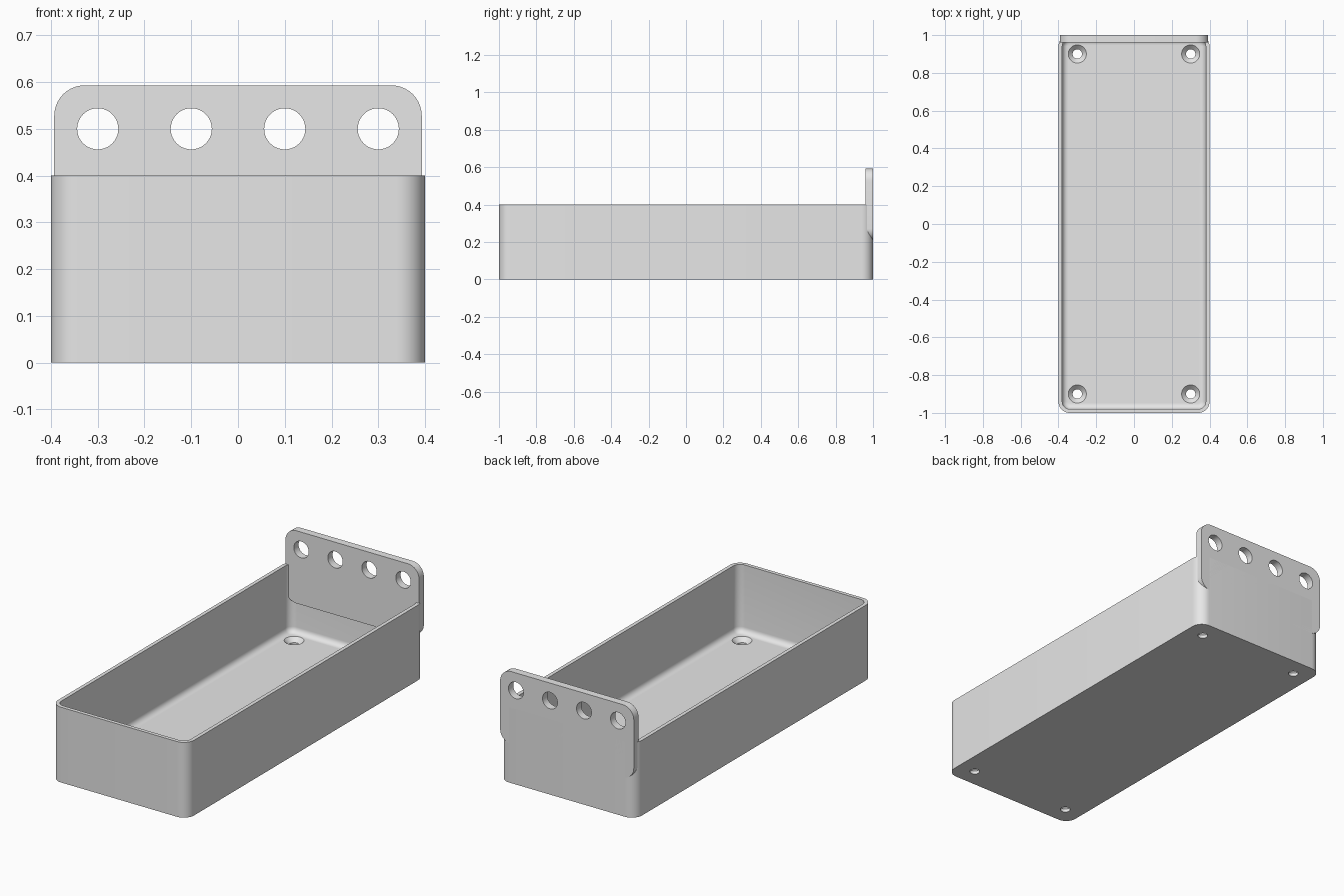
import bpy, bmesh
from math import pi, cos, sin, radians
from mathutils import Matrix

if "Cube" in bpy.data.objects:
    bpy.data.objects.remove(bpy.data.objects["Cube"])

HALF_X, HALF_Y, HEIGHT = 0.40, 1.0, 0.40
WALL, FLOOR, CORNER, FILLET = 0.02, 0.04, 0.06, 0.03

grey = bpy.data.materials.new("light_grey")
grey.use_nodes = True
grey.diffuse_color = (0.8, 0.8, 0.8, 1)
grey.node_tree.nodes["Principled BSDF"].inputs["Base Color"].default_value = (0.8, 0.8, 0.8, 1)


def rounded_rect(hx, hy, r, z, steps=10):
    """Ring of points around a rounded rectangle, centred on the z axis."""
    pts = []
    for q, (sx, sy) in enumerate([(1, 1), (-1, 1), (-1, -1), (1, -1)]):
        for i in range(steps + 1):
            a = (q + i / steps) * pi / 2
            pts.append((sx * (hx - r) + r * cos(a), sy * (hy - r) + r * sin(a), z))
    return pts


def circle(r, z, n=40):
    return [(r * cos(2 * pi * i / n), r * sin(2 * pi * i / n), z) for i in range(n)]


def loft(name, rings, matrices=(Matrix.Identity(4),)):
    """Closed solid through a stack of rings, one copy per matrix."""
    bm = bmesh.new()
    for m in matrices:
        loops = [[bm.verts.new(m @ Matrix.Translation(p).to_translation()) for p in ring]
                 for ring in rings]
        for a, b in zip(loops, loops[1:]):
            n = len(a)
            for i in range(n):
                j = (i + 1) % n
                bm.faces.new((a[i], a[j], b[j], b[i]))
        bm.faces.new(loops[0][::-1])
        bm.faces.new(loops[-1])
    bmesh.ops.recalc_face_normals(bm, faces=bm.faces)
    mesh = bpy.data.meshes.new(name)
    bm.to_mesh(mesh)
    bm.free()
    mesh.materials.append(grey)
    obj = bpy.data.objects.new(name, mesh)
    bpy.context.collection.objects.link(obj)
    return obj


def cut(obj, cutter):
    """Subtract the cutter, keep the result and delete the cutter."""
    cutter.hide_render = True
    mod = obj.modifiers.new("holes", 'BOOLEAN')
    mod.operation, mod.solver, mod.object = 'DIFFERENCE', 'EXACT', cutter
    bpy.context.view_layer.update()
    evaluated = obj.evaluated_get(bpy.context.evaluated_depsgraph_get())
    mesh = bpy.data.meshes.new_from_object(evaluated)
    obj.modifiers.clear()
    obj.data = mesh
    bpy.data.objects.remove(cutter)


def smooth(obj):
    bpy.ops.object.select_all(action='DESELECT')
    obj.select_set(True)
    bpy.context.view_layer.objects.active = obj
    bpy.ops.object.shade_smooth_by_angle(angle=radians(30))


# Tray: outer wall up, over the rim, down inside and round the fillet to the floor
rings = [rounded_rect(HALF_X, HALF_Y, CORNER, z) for z in (0, HEIGHT)]
inner = CORNER - WALL
rings.append(rounded_rect(HALF_X - WALL, HALF_Y - WALL, inner, HEIGHT))
for i in range(7):
    a = i / 6 * pi / 2
    inset = FILLET * (1 - cos(a))
    rings.append(rounded_rect(HALF_X - WALL - inset, HALF_Y - WALL - inset,
                              inner - inset, FLOOR + FILLET * (1 - sin(a))))
tray = loft("tray", rings)

# Countersunk screw holes in the four floor corners
spots = [Matrix.Translation((x, y, 0)) for x in (-0.3, 0.3) for y in (-0.9, 0.9)]
cut(tray, loft("screw_cutter", [circle(0.025, -0.02), circle(0.025, 0.017),
                                circle(0.048, FLOOR), circle(0.048, FLOOR + 0.02)], spots))
smooth(tray)

# Upright plate at the back with a row of round holes
upright = Matrix.Translation((0, 0.98, HEIGHT)) @ Matrix.Rotation(pi / 2, 4, 'X')
plate = loft("back_plate", [rounded_rect(0.393, 0.193, 0.065, z) for z in (-0.02, 0.02)],
             [upright])
holes = [upright @ Matrix.Translation((x, 0.1, 0)) for x in (-0.3, -0.1, 0.1, 0.3)]
cut(plate, loft("plate_cutter", [circle(0.044, -0.05), circle(0.044, 0.05)], holes))
smooth(plate)
